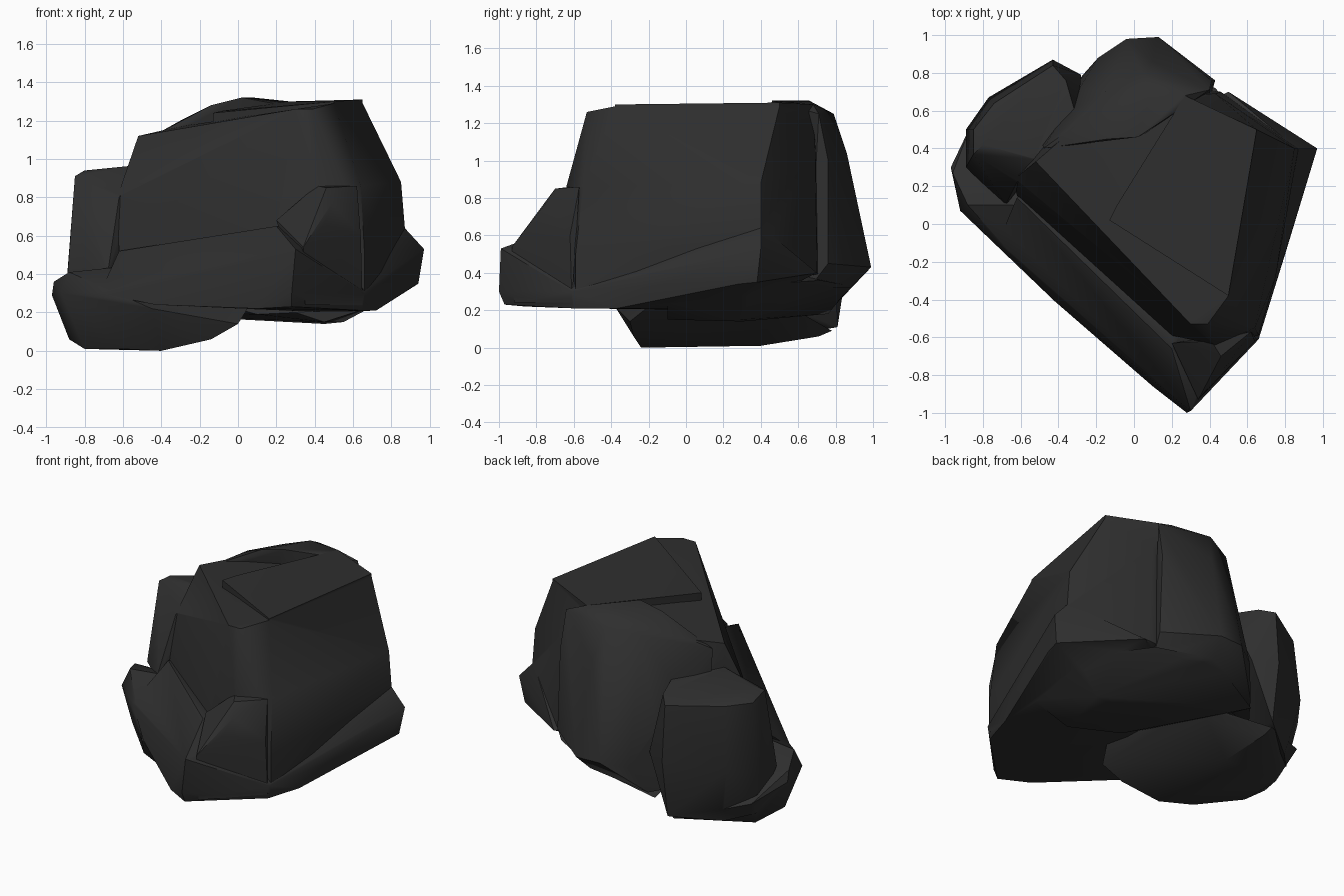
import bpy
import bmesh
import math

default_cube = bpy.data.objects.get("Cube")
if default_cube:
    bpy.data.objects.remove(default_cube, do_unlink=True)

# One dark stone colour for the whole boulder
stone = bpy.data.materials.new("dark_stone")
stone.use_nodes = True
stone.diffuse_color = (.028, .028, .028, 1)
for node in stone.node_tree.nodes:
    if node.type == 'BSDF_PRINCIPLED':
        node.inputs["Base Color"].default_value = stone.diffuse_color
        node.inputs["Roughness"].default_value = .9


def chunk(name, corners):
    """Faceted piece of stone wrapped tightly around its corner points."""
    bm = bmesh.new()
    for corner in corners:
        bm.verts.new(corner)
    result = bmesh.ops.convex_hull(bm, input=bm.verts)
    loose = set(result["geom_interior"]) | set(result["geom_unused"])
    bmesh.ops.delete(bm, geom=[g for g in loose if isinstance(g, bmesh.types.BMVert)],
                     context='VERTS')
    bmesh.ops.recalc_face_normals(bm, faces=bm.faces)
    mesh = bpy.data.meshes.new(name)
    bm.to_mesh(mesh)
    bm.free()
    mesh.materials.append(stone)
    obj = bpy.data.objects.new(name, mesh)
    bpy.context.scene.collection.objects.link(obj)
    return obj


def merge(target, piece):
    """Fuse a piece into the target so that only the outer skin remains."""
    union = target.modifiers.new("fuse_" + piece.name, 'BOOLEAN')
    union.operation = 'UNION'
    union.solver = 'EXACT'
    union.object = piece
    bpy.context.view_layer.objects.active = target
    bpy.ops.object.modifier_apply(modifier=union.name)
    bpy.data.objects.remove(piece, do_unlink=True)


# Tall central block with a sloping front edge and a steep side wall
boulder = chunk("boulder", [
    (-.52, .33, 1.12), (.3, -.53, 1.26), (.39, -.53, 1.26), (.5, -.38, 1.29),
    (.65, .5, 1.29), (.27, .68, 1.25), (-.3, .52, 1.17), (-.63, .24, .8),
    (-.62, .15, .5), (.2, -.59, .64), (.43, -.64, .86), (.64, -.55, .86),
    (.66, -.59, .5), (.66, -.59, .25), (.75, -.28, .56), (.74, -.25, .3),
    (.85, .4, .88), (.87, .4, .64), (.43, .69, 1.08), (.46, .7, .4),
    (-.27, .77, .3), (-.5, .5, .3)])

# Broad skirt running out to the front and side corners
skirt = chunk("skirt", [
    (.28, -.97, .23), (.1, -.86, .22), (.28, -1, .3), (.3, -.99, .53),
    (.2, -.66, .65), (.66, -.61, .3), (.65, -.6, .21), (.72, -.37, .21),
    (.8, -.16, .33), (.97, .4, .53), (.94, .38, .35), (.92, .28, .34),
    (.86, .4, .65), (.5, .7, .4), (.45, .3, .2), (-.43, -.4, .24),
    (-.72, -.1, .3), (-.62, .14, .52)])

# Raised slab on top
slab = chunk("slab", [
    (x, y, z) for x, y, top in [
        (-.13, .02, 1.24), (-.09, .1, 1.25), (.27, .68, 1.3),
        (.65, .5, 1.31), (.5, -.38, 1.3)]
    for z in (1, top)])

# Back ridge with a low crown, leaning outward to its base
back_ridge = chunk("back_ridge", [
    (.05, .79, 1.25), (-.15, .7, 1.22), (-.3, .53, 1.2), (-.14, .45, 1.28),
    (.02, .46, 1.32), (.08, .66, 1.32), (.27, .68, 1.3), (.4, .71, 1.25),
    (.1, .86, 1.04), (.41, .76, 1), (.13, .99, .43), (-.04, .98, .43),
    (-.19, .88, .4), (.43, .76, .45), (.1, .88, .32), (.4, .66, .32),
    (-.27, .79, .22), (-.5, .5, .25), (-.48, .4, 1.1)])

# Side shoulder running down to the ground
shoulder = chunk("shoulder", [
    (-.85, .37, .91), (-.8, .42, .94), (-.5, .34, .97), (-.3, .55, .94),
    (-.36, .76, .9), (-.43, .84, .87), (-.74, .64, .87), (-.85, .5, .87),
    (-.43, .87, .5), (-.28, .79, .5), (-.77, .67, .45), (-.89, .5, .4),
    (-.89, .3, .38), (-.62, .22, .8), (-.43, .81, .11), (-.7, .6, .07),
    (-.84, .45, .1), (-.68, .1, .4)])

# Rounded foot that the boulder rests on
foot = chunk("foot", [
    (-.97, .3, .29), (-.96, .27, .36), (-.92, .07, .3), (-.88, .1, .41),
    (-.8, -.02, .22), (-.68, -.16, .2), (-.45, -.38, .22), (-.88, .2, .06),
    (-.8, .1, .01), (-.6, -.15, .01), (-.4, -.24, 0), (-.14, -.28, .06),
    (0, -.3, .14), (-.8, .4, .01), (-.4, .4, .01), (-.44, .71, .06),
    (-.45, .78, .09), (-.86, .53, .2), (-.5, .1, .45), (.1, -.1, .3),
    (-.1, .5, .25)])

# Underside with a shallow keel
underbelly = chunk("underbelly", [
    (.45, -.1, .15), (.45, .3, .14), (.55, .3, .15), (.7, -.1, .23),
    (.8, .3, .33), (.3, -.1, .2), (.1, 0, .19), (0, .6, .19),
    (.43, .72, .36), (.1, .88, .33), (-.3, .76, .18), (.1, .2, .5),
    (-.3, .3, .3)])

# Broken crag on the front corner, flush with the wall below it
crag = chunk("crag", [
    (.41, -.62, .86), (.62, -.57, .86), (.46, -.7, .85), (.49, -.75, .77),
    (.45, -.81, .66), (.28, -.74, .65), (.34, -.93, .54), (.64, -.62, .6),
    (.65, -.61, .24), (.2, -.63, .68), (.35, -.92, .24), (.4, -.6, .4)])

for piece in (skirt, slab, back_ridge, shoulder, foot, underbelly, crag):
    merge(boulder, piece)

# Soft facets with crisp breaks
bpy.ops.object.select_all(action='DESELECT')
boulder.select_set(True)
bpy.context.view_layer.objects.active = boulder
bpy.ops.object.shade_smooth_by_angle(angle=math.radians(35))
